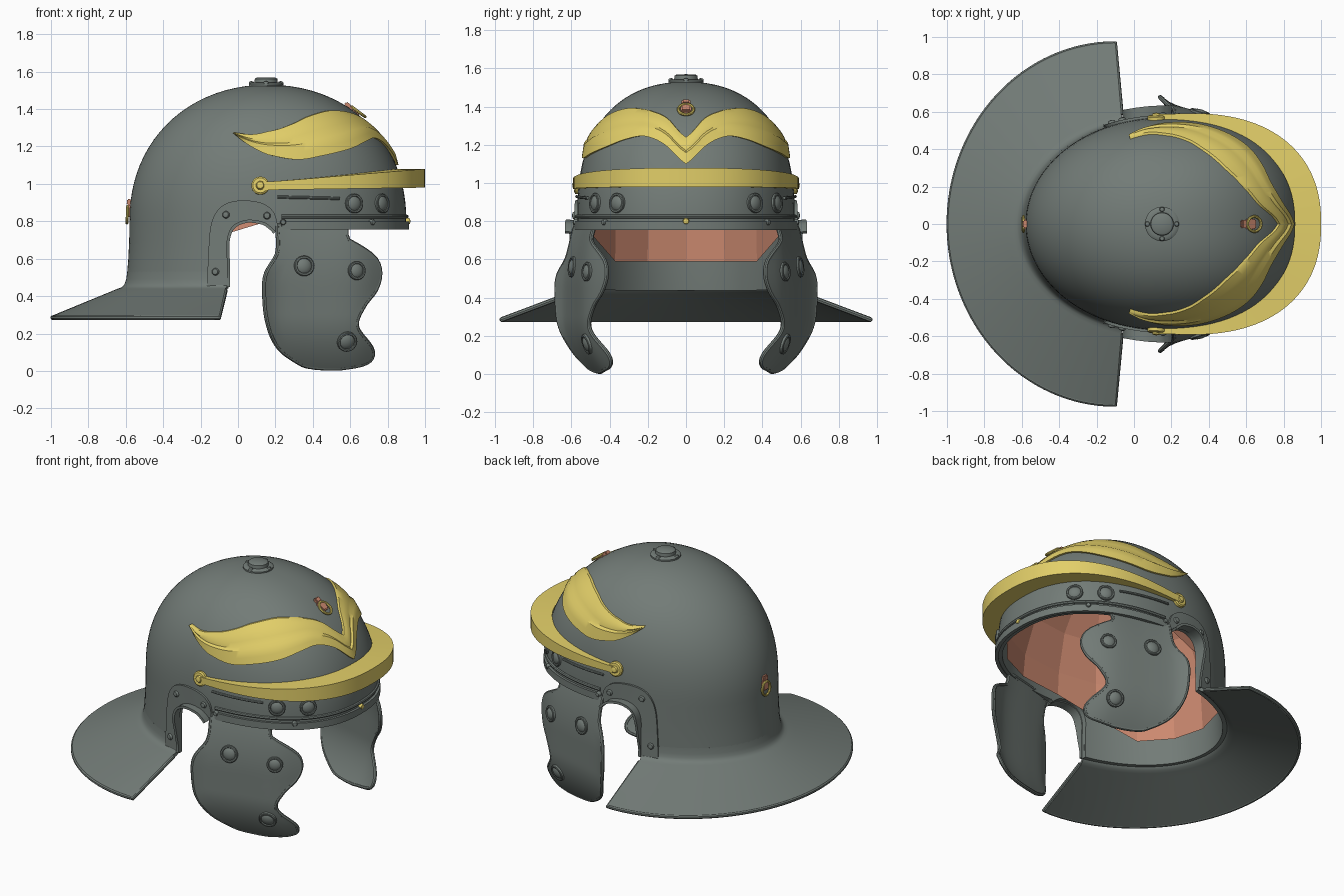
import bpy, bmesh
from math import sin, cos, pi, radians, acos
from mathutils import Vector, Matrix

if "Cube" in bpy.data.objects:
    bpy.data.objects.remove(bpy.data.objects["Cube"])

def mat(name, c):
    m = bpy.data.materials.new(name)
    m.diffuse_color = (*c, 1)
    m.use_nodes = True
    m.node_tree.nodes["Principled BSDF"].inputs["Base Color"].default_value = m.diffuse_color
    return m
IRON, GOLD, COPPER = mat("iron", (.17, .20, .185)), mat("gold", (.76, .62, .14)), mat("copper", (.60, .25, .16))
CENTRE = Vector((.16, 0, .7))
N = 2.3     # plan squareness of the front half

# ---------- helpers ----------
def interp(tab, t):
    """Smooth value at t from a short (key, value) table."""
    n = len(tab)
    i = max(0, min(n - 2, sum(k[0] <= t for k in tab) - 1))
    def slope(j):
        a, b = tab[max(j - 1, 0)], tab[min(j + 1, n - 1)]
        return (b[1] - a[1]) / (b[0] - a[0])
    (t0, a), (t1, b) = tab[i], tab[i + 1]
    h = t1 - t0
    u = (t - t0) / h
    return ((2*u**3 - 3*u*u + 1)*a + (u**3 - 2*u*u + u)*h*slope(i)
            + (3*u*u - 2*u**3)*b + (u**3 - u*u)*h*slope(i + 1))

def path(pts, n):
    xs, zs = [list(enumerate(c)) for c in zip(*pts)]
    return [(interp(xs, t), interp(zs, t)) for t in [(len(pts) - 1)*k/n for k in range(n + 1)]]

def dome_point(th, z, off=0):
    """Point on the egg-shaped bowl."""
    t = min(1, max(0, (z - .8)/.73))
    rx, ry = .74*(1 - t**2.15)**.48, .57*(1 - t**2.6)**.45
    c, s = cos(th), sin(th)
    if c > 0:
        c, s = c**(2/N), abs(s)**(2/N)*(1 if s > 0 else -1)
    else:
        rx += .02*max(0, (.8 - z)/.35)**2
    return Vector((.16 + (rx + off)*c, (ry + off)*s, z))

def side_point(x, z, s, off=0):
    """Bowl point found by its side-view position."""
    c = max(-1, min(1, (x - .16)/(dome_point(0 if x > .16 else pi, z).x - .16)*(1 if x > .16 else -1)))
    return dome_point(s*acos(c**(N/2) if c > 0 else c), z, off)

CHEEK = [(.1, .71), (.15, .67), (.2, .635), (.35, .59), (.6, .525), (.7, .47), (.78, .40)]
def cheek_point(x, z, s):
    y = interp(CHEEK, x) - 1.2*max(0, .3 - z)**2 - .5*max(0, z - .45)**2
    return Vector((x, s*y, z))

def finish(ob, m=IRON, smooth=True):
    bpy.ops.object.select_all(action='DESELECT')
    ob.select_set(True)
    bpy.context.view_layer.objects.active = ob
    bpy.ops.object.convert(target='MESH')
    ob.data.materials.clear()
    ob.data.materials.append(m)
    if smooth:
        bpy.ops.object.shade_smooth_by_angle(angle=radians(35))
    return ob

def from_bmesh(name, bm):
    me = bpy.data.meshes.new(name)
    bm.to_mesh(me)
    bm.free()
    ob = bpy.data.objects.new(name, me)
    bpy.context.collection.objects.link(ob)
    return ob

def grid(name, rows, m=IRON, thick=0, offset=0, cap=False, smooth=True):
    """Skin a grid of points, optionally thickened."""
    bm = bmesh.new()
    vs = [[bm.verts.new(p) for p in r] for r in rows]
    for a, b in zip(vs, vs[1:]):
        for i in range(len(a) - 1):
            bm.faces.new((a[i], a[i+1], b[i+1], b[i]))
    bmesh.ops.remove_doubles(bm, verts=bm.verts, dist=1e-4)
    if cap:
        bmesh.ops.holes_fill(bm, edges=[e for e in bm.edges if e.is_boundary], sides=0)
    bmesh.ops.recalc_face_normals(bm, faces=bm.faces)
    if not cap and sum(f.normal.dot(f.calc_center_median() - CENTRE) for f in bm.faces) < 0:
        bmesh.ops.reverse_faces(bm, faces=bm.faces)
    ob = from_bmesh(name, bm)
    if thick:
        md = ob.modifiers.new("thickness", 'SOLIDIFY')
        md.thickness, md.offset = thick, offset
    return finish(ob, m, smooth)

def tube(name, pts, r, m=IRON, cyclic=False, matrix=None):
    cu = bpy.data.curves.new(name, 'CURVE')
    cu.dimensions, cu.bevel_depth, cu.bevel_resolution, cu.use_fill_caps = '3D', r, 2, True
    sp = cu.splines.new('POLY')
    sp.points.add(len(pts) - 1)
    for p, q in zip(sp.points, pts):
        p.co = (*q, 1)
    sp.use_cyclic_u = cyclic
    ob = bpy.data.objects.new(name, cu)
    bpy.context.collection.objects.link(ob)
    if matrix:
        ob.matrix_world = matrix
    return finish(ob, m)

def frame(f, u, v):
    """Local frame on a surface: z outward, y up."""
    p, e = f(u, v), 1e-3
    n = (f(u + e, v) - f(u - e, v)).cross(f(u, v + e) - f(u, v - e)).normalized()
    if n.dot(p - CENTRE) < 0:
        n = -n
    return Matrix.Translation(p) @ n.to_track_quat('Z', 'Y').to_matrix().to_4x4()

def lathe(name, prof, mtx, m=IRON, n=24):
    rows = [[mtx @ Vector((r*cos(2*pi*i/n), r*sin(2*pi*i/n), z)) for i in range(n + 1)] for r, z in prof]
    return grid(name, rows, m, cap=True)

def boss(name, mtx, r):
    h = .22*r
    lathe(name, [(r, -.015), (r, h*.7), (.92*r, h), (.78*r, h), (.72*r, h*.6), (.62*r, h), (.35*r, h*1.5), (0, h*1.7)], mtx)

def rivet(name, mtx, r=.018, m=IRON):
    lathe(name, [(r, -.015), (r, .1*r), (.75*r, .5*r), (0, .7*r)], mtx, m, 12)

def box(name, mtx, size, at, m):
    bm = bmesh.new()
    bmesh.ops.create_cube(bm, size=1, matrix=mtx @ Matrix.Translation(at) @ Matrix.Diagonal((*size, 1)))
    bmesh.ops.bevel(bm, geom=bm.edges[:], offset=.006, segments=2, affect='EDGES')
    finish(from_bmesh(name, bm), m)

# ---------- bowl with the ear and face opening cut away ----------
levels = [.44, .5, .6, .7, .8] + [.8 + .73*sin(pi/2*k/22) for k in range(1, 23)]
bowl = grid("bowl", [[dome_point(2*pi*i/96, z) for i in range(97)] for z in levels], thick=.03, offset=-1)
arch = path([(-.05, .6), (-.05, .7), (-.02, .77), (.05, .8), (.13, .79), (.185, .75)], 24)
outline = [(-.05, .2)] + arch + [(.2, .76), (1.3, .76), (1.3, .2)]
cutter = grid("opening_cutter", [[(x, y, z) for x, z in outline + outline[:1]] for y in (-1.2, 1.2)], cap=True)
cutter.hide_render = True
md = bowl.modifiers.new("opening", 'BOOLEAN')
md.operation, md.object, md.solver = 'DIFFERENCE', cutter, 'EXACT'
finish(bowl)
bpy.data.objects.remove(cutter)

# ---------- faceted lining ----------
def lining_edge(c):
    return .59 if c < -.7 else .72 if c < -.3 else .8
cols = [2*pi*i/16 for i in range(17)]
rows = [[dome_point(a, lining_edge(cos(a)), -.045) for a in cols]]
rows += [[dome_point(a, z, -.05) for a in cols] for z in (.95, 1.2, 1.38, 1.46)]
rows.append([(.16, 0, 1.48)]*17)
grid("lining", rows, COPPER, smooth=False)

# ---------- neck guard ----------
us = [k/32 - 1 for k in range(65)]
def outer(u):
    a = pi + u*pi/2
    return Vector((-.1 + .89*cos(a), .965*sin(a), .285))
rows = [[dome_point(pi + u*radians(73.5), z, o) for u in us]
        for z, o in ((.53, -.011), (.49, -.009), (.465, -.004), (.447, .005), (.435, .02), (.428, .04))]
inner = rows[-1]
rows += [[p.lerp(outer(u), k) for p, u in zip(inner, us)] for k in (.1, .4, .7, 1)]
grid("neck_guard", rows, thick=.022)
tube("neck_guard_rim", [inner[0]] + [outer(u) for u in us] + [inner[-1]], .013)

# ---------- face rim ----------
ths = [radians(86)*(k/32 - 1) for k in range(65)]
grid("face_rim", [[dome_point(a, z, .004) for a in ths] for z in (.755, .8)], thick=.022)
tube("face_rim_bead", [dome_point(a, .825, .002) for a in ths], .011)
rivet("face_rim_front_rivet", Matrix.Translation((.91, 0, .80)) @ Matrix.Rotation(pi/2, 4, 'Y'), .018, GOLD)

# ---------- brow guard ----------
rows = []
for k in range(65):
    a = radians(92)*(k/32 - 1)
    c = max(0, cos(a))
    mid, h, reach = .99 + .04*c, .022 + .028*c, .03 + .101*c**1.2
    ring = [dome_point(a, 1.03, o) + Vector((0, 0, mid + dz*h - 1.03))
            for o, dz in ((-.01, -1), (reach, -1), (reach, 1), (-.01, 1))]
    rows.append(ring + ring[:1])
grid("brow_guard", rows, GOLD, cap=True)

# ---------- embossed eyebrow ornament ----------
low = [(0, 1.10), (9.5, 1.20), (22, 1.245), (35, 1.23), (50, 1.19), (68, 1.15), (79, 1.13), (88.5, 1.15), (98, 1.20), (108, 1.27)]
high = [(0, 1.24), (9.5, 1.335), (22, 1.375), (35, 1.39), (50, 1.39), (68, 1.36), (79, 1.32), (88.5, 1.285), (98, 1.265), (108, 1.275)]
section = [(0, 0), (0, .013), (.2, .018), (.42, .025), (.5, .014), (.65, .02), (.85, .018), (1, .013), (1, 0)]
rows = []
for k in range(-54, 55):
    d = abs(k)*2
    a, b = interp(low, d), interp(high, d)
    rows.append([dome_point(radians(2*k), a + (b - a)*f, o) for f, o in section])
grid("eyebrow_ornament", rows, GOLD)

# ---------- crown knob ----------
top = Matrix.Translation((.15, 0, 1.522))
lathe("crown_knob", [(.092, -.02), (.092, .012), (.08, .02), (.062, .02), (.06, .04), (.05, .046), (0, .048)], top, n=32)
for k in range(4):
    rivet("crown_knob_rivet", top @ Matrix.Translation((.078*cos(k*pi/2), .078*sin(k*pi/2), .018)), .014)

# ---------- ring fittings front and back ----------
for name, a, z in (("front", 0, 1.385), ("back", pi, .85)):
    f = frame(lambda u, v: dome_point(a, v) + Vector((0, u, 0)), 0, z)
    box(name + "_fitting_plate", f, (.056, .065, .022), (0, .005, .004), COPPER)
    box(name + "_fitting_loop", f, (.045, .035, .024), (0, .052, .006), COPPER)
    tube(name + "_fitting_ring", [(.04*cos(2*pi*k/24), -.015 + .045*sin(2*pi*k/24), .012) for k in range(24)],
         .008, GOLD, True, f)

# ---------- paired side parts ----------
ear_out = path([(-.16, .45), (-.155, .6), (-.14, .78), (-.09, .875), (0, .91), (.12, .9), (.19, .85), (.215, .765)], 40)
ear_in = path([(-.05, .45), (-.05, .58), (-.05, .7), (-.02, .77), (.05, .8), (.13, .79), (.17, .765), (.195, .74)], 40)
left = [(.013, .48), (.02, .39), (.04, .33), (.12, .22), (.25, .16), (.42, .14), (.52, .15), (.63, .21), (.78, .21)]
right = [(.013, .54), (.03, .65), (.06, .71), (.12, .715), (.24, .635), (.35, .675), (.43, .735), (.52, .76),
         (.6, .735), (.66, .66), (.7, .59), (.78, .58)]
for s, tag in ((-1, "right_"), (1, "left_")):
    on_bowl = lambda x, z: side_point(x, z, s)
    on_cheek = lambda x, z: cheek_point(x, z, s)

    # ear band with its projecting eave
    eave = []
    for x, z in ear_in:
        p = side_point(x, z, s, .006)
        p.y += s*(.012 + .045*min(1, max(0, (z - .5)/.2)))
        eave.append(p)
    grid(tag + "ear_band", [[side_point(x, z, s, .006) for x, z in ear_out],
                            [side_point(x, z, s, .006) for x, z in ear_in], eave], thick=.016)
    for x, z in ((-.06, .835), (.155, .83), (-.115, .53)):
        rivet(tag + "ear_rivet", frame(lambda u, v: side_point(u, v, s, .014), x, z), .02)

    # cheek plate, its rolled edge and bosses
    rows = []
    for z in [.013 + .765*(k/40)**1.4 for k in range(41)]:
        a, b = interp(left, z), interp(right, z)
        rows.append([on_cheek(a + (b - a)*i/14, z) for i in range(15)])
    grid(tag + "cheek_plate", rows, thick=.02)
    edge = [r[0] for r in rows] + rows[-1][1:-1] + [r[-1] for r in rows[::-1]] + rows[0][-2:0:-1]
    tube(tag + "cheek_edge", edge, .012, cyclic=True)
    for x, z, r in ((.35, .56, .055), (.63, .535, .05), (.58, .16, .055)):
        boss(tag + "cheek_boss", frame(on_cheek, x, z) @ Matrix.Translation((0, 0, .01)), r)

    # bowl bosses, rim rivets, hinge rod and brow pivot
    for x in (.62, .77):
        boss(tag + "bowl_boss", frame(on_bowl, x, .895), .052)
    for x in (.24, .71):
        rivet(tag + "rim_rivet", frame(lambda u, v: side_point(u, v, s, .014), x, .795), .016)
    tube(tag + "hinge_rod", [side_point(.21 + .033*k, .93 - .0008*k, s, .006) for k in range(11)], .008)
    pivot = frame(on_bowl, .12, .99)
    lathe(tag + "brow_pivot", [(.048, -.02), (.048, .014), (.04, .02), (0, .02)], pivot, GOLD)
    rivet(tag + "brow_pivot_rivet", pivot @ Matrix.Translation((0, 0, .018)), .024, GOLD)
